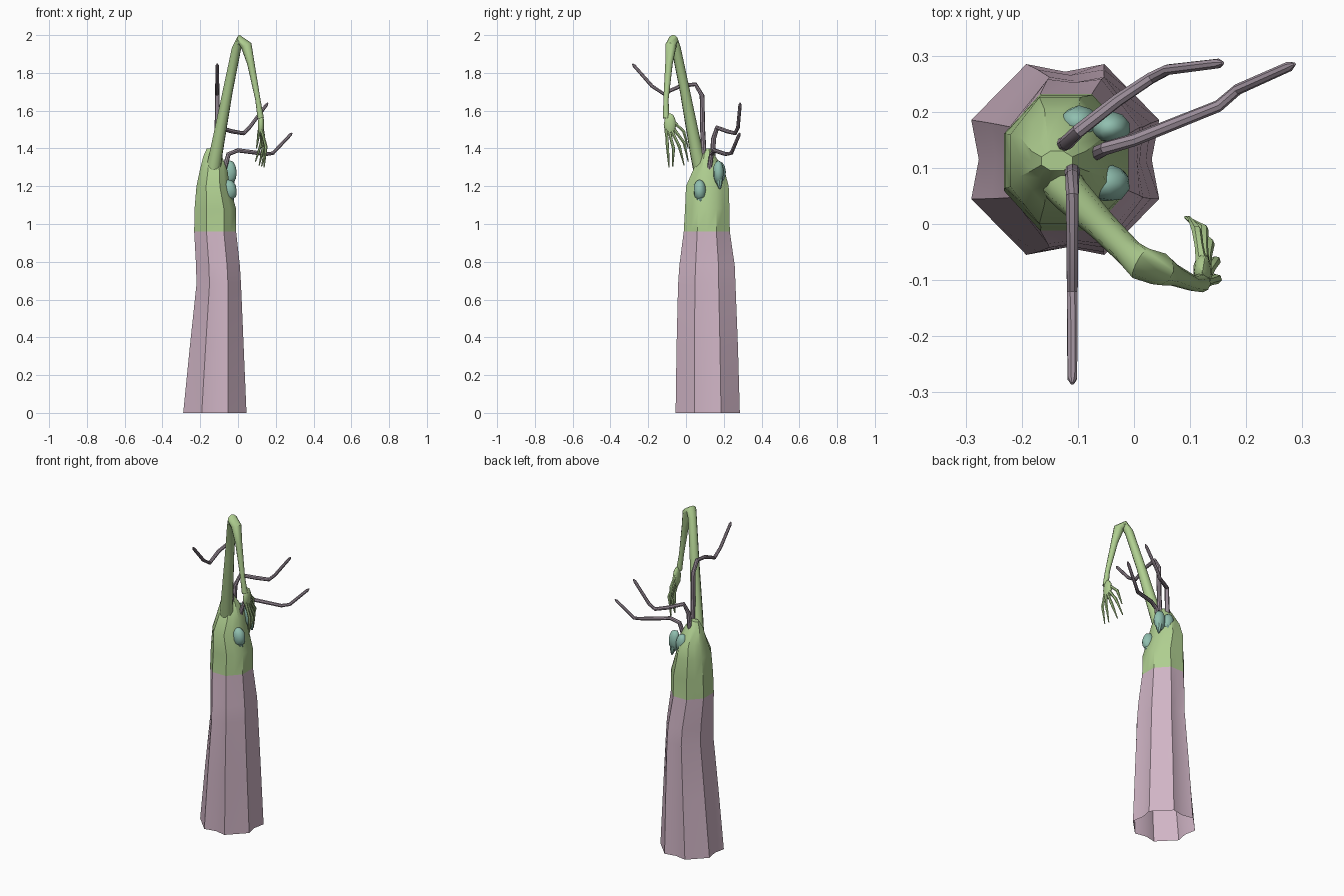
import bpy, bmesh, math
from mathutils import Vector, Matrix

if "Cube" in bpy.data.objects:
    bpy.data.objects.remove(bpy.data.objects["Cube"])


def material(name, rgb):
    m = bpy.data.materials.new(name)
    m.diffuse_color = (*rgb, 1)
    m.use_nodes = True
    m.node_tree.nodes["Principled BSDF"].inputs["Base Color"].default_value = m.diffuse_color
    return m


BARK = material("mauve bark", (0.63, 0.46, 0.56))
MOSS = material("moss green", (0.43, 0.62, 0.28))
TWIG = material("grey mauve", (0.33, 0.27, 0.32))
MINT = material("mint", (0.28, 0.52, 0.43))


def finish(bm, name, mats, angle=40):
    me = bpy.data.meshes.new(name)
    bmesh.ops.recalc_face_normals(bm, faces=bm.faces)
    bm.to_mesh(me)
    bm.free()
    for m in mats:
        me.materials.append(m)
    ob = bpy.data.objects.new(name, me)
    bpy.context.collection.objects.link(ob)
    bpy.ops.object.select_all(action='DESELECT')
    ob.select_set(True)
    bpy.context.view_layer.objects.active = ob
    bpy.ops.object.shade_smooth_by_angle(angle=math.radians(angle))
    return ob


def bridge(bm, rings):
    for a, b in zip(rings, rings[1:]):
        n = len(a)
        for i in range(n):
            bm.faces.new((a[i], a[(i + 1) % n], b[(i + 1) % n], b[i]))


def add_tube(bm, pts, sides=8):
    """Sweep a round section along points (x, y, z, radius)."""
    P = [Vector(p[:3]) for p in pts]
    rings, side = [], None
    for i, p in enumerate(P):
        t = (P[min(i + 1, len(P) - 1)] - P[max(i - 1, 0)]).normalized()
        if side is None:
            side = t.orthogonal()
        side = (side - t * side.dot(t)).normalized()
        up = t.cross(side)
        rings.append([bm.verts.new(p + pts[i][3] * (side * math.cos(a) + up * math.sin(a)))
                      for a in (2 * math.pi * k / sides for k in range(sides))])
    bridge(bm, rings)
    bm.faces.new(rings[0])
    bm.faces.new(rings[-1])


def add_ball(bm, centre, size, sub=2):
    mat = Matrix.Translation(centre) @ Matrix.Diagonal((*size, 1))
    return bmesh.ops.create_icosphere(bm, subdivisions=sub, radius=1, matrix=mat)["verts"]


# Trunk: fluted octagon, open below; z, x min, x max, y min, y max, flute depth
sections = [
    (0.00, -.290, .045, -.055, .285, .08),
    (0.35, -.255, .030, -.050, .275, .06),
    (0.68, -.220, .016, -.042, .262, .05),
    (0.78, -.222, .010, -.035, .258, .04),
    (0.96, -.232, -.010, -.012, .232, .0),
    (1.08, -.230, -.010, -.005, .230, .0),
    (1.20, -.220, -.045, .000, .226, .0),
    (1.28, -.203, -.055, .035, .205, .0),
    (1.36, -.183, -.085, .070, .155, .0),
    (1.40, -.165, -.110, .095, .130, .0),
]
bm = bmesh.new()
rings = []
for z, x0, x1, y0, y1, flute in sections:
    ring = []
    for k in range(16):
        a = math.radians(22.5 * k)
        r = 1 / math.cos(math.radians(22.5)) if k % 2 else 1.0
        if k % 4 == 0:
            r -= flute
        ring.append(bm.verts.new(((x0 + x1) / 2 + (x1 - x0) / 2 * r * math.cos(a),
                                  (y0 + y1) / 2 + (y1 - y0) / 2 * r * math.sin(a), z)))
    rings.append(ring)
bridge(bm, rings)
bm.faces.new(rings[-1])
for f in bm.faces:
    f.material_index = 1 if f.calc_center_median().z > 0.96 else 0
finish(bm, "trunk", [BARK, MOSS])

# Long bent arm rising from the trunk top
bm = bmesh.new()
add_tube(bm, [(-.135, .085, 1.26, .042), (-.115, .055, 1.38, .035), (-.055, -.005, 1.70, .027),
              (-.008, -.052, 1.93, .025), (.012, -.070, 1.972, .030), (.044, -.080, 1.945, .030),
              (.068, -.090, 1.85, .020), (.105, -.106, 1.66, .014), (.120, -.105, 1.56, .017)], 10)
finish(bm, "arm", [MOSS])

# Hand: flat palm with five drooping fingers
bm = bmesh.new()
add_ball(bm, (.122, -.085, 1.525), (.017, .033, .062))
fingers = [
    [(.125, -.105, 1.50), (.148, -.098, 1.41), (.138, -.090, 1.30)],
    [(.130, -.090, 1.49), (.146, -.066, 1.40), (.125, -.070, 1.305)],
    [(.128, -.075, 1.49), (.135, -.035, 1.41), (.112, -.010, 1.31)],
    [(.124, -.062, 1.50), (.124, -.010, 1.43), (.092, .012, 1.33)],
    [(.120, -.065, 1.54), (.112, -.012, 1.49), (.098, .012, 1.40)],
]
for root, knuckle, tip in fingers:
    mid = Vector(root).lerp(Vector(knuckle), .5)
    add_tube(bm, [(*root, .010), (*mid, .008), (*knuckle, .009), (*tip, .003)], 6)
finish(bm, "hand", [MOSS])

# Three bare twigs
twigs = {
    "front_twig": [(-.11, .10, 1.28), (-.11, .088, 1.50), (-.11, .085, 1.68), (-.11, .050, 1.74),
                   (-.11, -.03, 1.73), (-.11, -.12, 1.69), (-.11, -.18, 1.73), (-.11, -.275, 1.838)],
    "back_twig": [(-.13, .14, 1.28), (-.12, .145, 1.45), (-.10, .165, 1.51), (-.03, .22, 1.49),
                  (.03, .26, 1.48), (.06, .275, 1.51), (.15, .286, 1.63)],
    "side_twig": [(-.08, .12, 1.20), (-.07, .125, 1.30), (-.05, .135, 1.37), (0, .15, 1.39),
                  (.15, .21, 1.37), (.185, .24, 1.375), (.277, .281, 1.472)],
}
for name, path in twigs.items():
    n = len(path) - 1
    pts = [(*p, .014 - .005 * i / n) for i, p in enumerate(path)]
    a, b = Vector(path[-2]), Vector(path[-1])
    pts.append((*(b + (b - a).normalized() * .014), .003))   # blunt tip
    bm = bmesh.new()
    add_tube(bm, pts, 8)
    finish(bm, name, [TWIG])

# Lumpy mint pods with a hanging point
pods = [("front_pod", (-.050, .073, 1.178), (.045, .034, .060), (-.030, .078, 1.065)),
        ("back_pod_right", (-.042, .172, 1.275), (.036, .028, .065), (-.030, .180, 1.185)),
        ("back_pod_left", (-.098, .182, 1.275), (.036, .028, .058), (-.090, .190, 1.195))]
for name, c, size, tip in pods:
    bm = bmesh.new()
    for v in add_ball(bm, c, size):
        d = v.co - Vector(c)
        v.co = Vector(c) + d * (1 + .06 * math.sin(90 * d.x + 70 * d.z + 50 * d.y))
    low = Vector(c).lerp(Vector(tip), .4)
    add_tube(bm, [(*low, .022), (*low.lerp(Vector(tip), .5), .015), (*tip, .005)], 8)
    finish(bm, name, [MINT])
